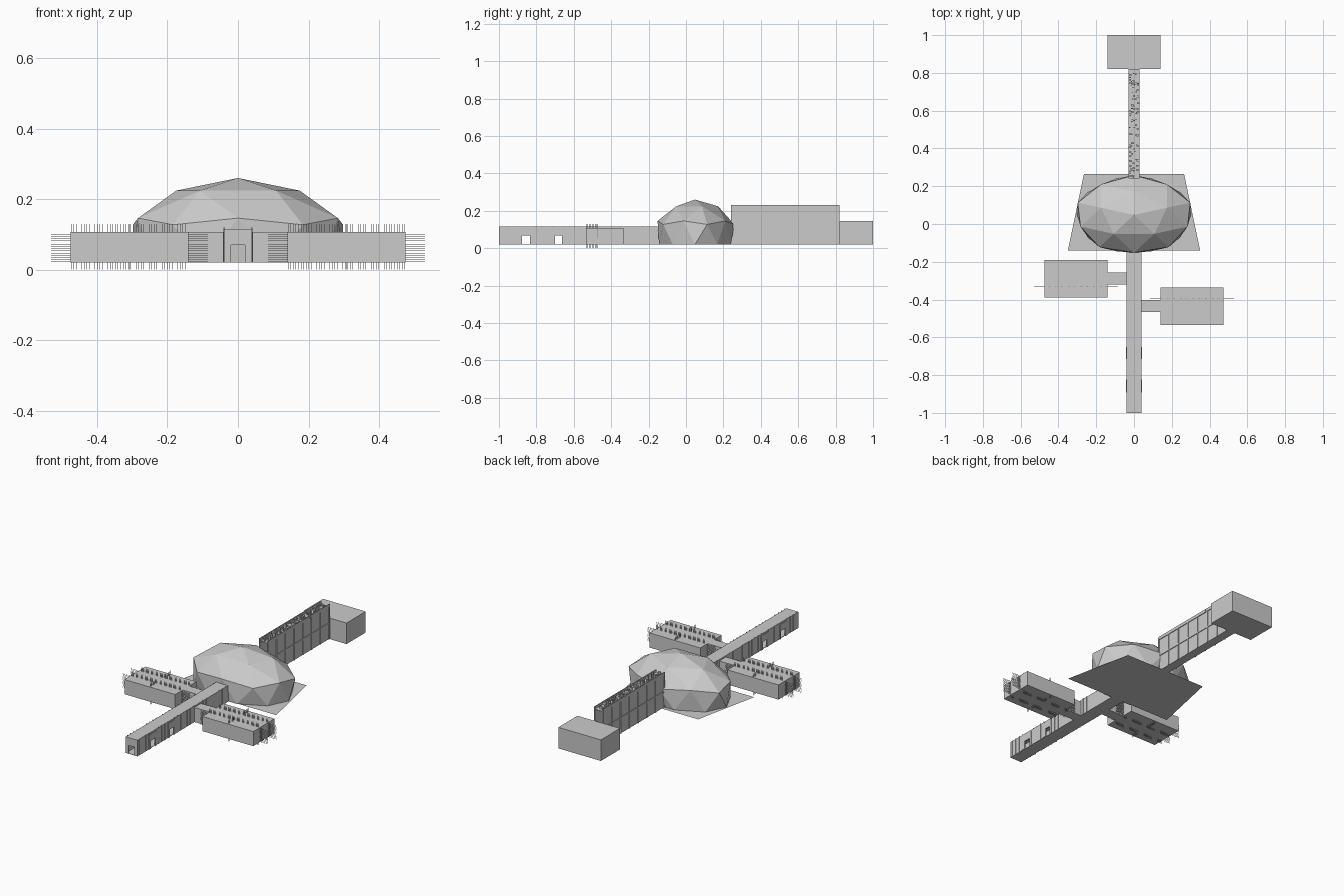
import bpy, bmesh, math, random
from mathutils import Matrix

if "Cube" in bpy.data.objects:
    bpy.data.objects.remove(bpy.data.objects["Cube"])

random.seed(4)
Z0 = 0.02  # floor level


def make(name, boxes):
    """One object made of axis-aligned boxes (x0, x1, y0, y1, z0, z1)."""
    bm = bmesh.new()
    for x0, x1, y0, y1, z0, z1 in boxes:
        m = Matrix.Translation(((x0 + x1) / 2, (y0 + y1) / 2, (z0 + z1) / 2))
        m = m @ Matrix.Diagonal((x1 - x0, y1 - y0, z1 - z0, 1))
        bmesh.ops.create_cube(bm, size=1, matrix=m)
    return finish(name, bm)


def finish(name, bm):
    me = bpy.data.meshes.new(name)
    bm.to_mesh(me)
    bm.free()
    ob = bpy.data.objects.new(name, me)
    bpy.context.collection.objects.link(ob)
    return ob


def wall_y(x, y0, y1, top, doors, head):
    """Thin wall along y with door openings (y0, y1) up to height head."""
    t, out, y = 0.002, [], y0
    for a, b in sorted(doors):
        out += [(x - t, x + t, y, a, Z0, top), (x - t, x + t, a, b, head, top)]
        y = b
    return out + [(x - t, x + t, y, y1, Z0, top)]


# Faceted dome: upper half of an icosphere with the foot drawn in
bm = bmesh.new()
bmesh.ops.create_icosphere(bm, subdivisions=2, radius=1,
                           matrix=Matrix.Rotation(math.pi / 2, 4, 'Z'))
bmesh.ops.delete(bm, geom=[v for v in bm.verts if v.co.z < -0.05], context='VERTS')
for v in bm.verts:
    s = 0.86 if abs(v.co.z) < 0.05 else 1
    v.co = (v.co.x * 0.35 * s, v.co.y * 0.235 * s + 0.048, Z0 + v.co.z * 0.24)
finish("dome", bm)

# Tapered floor plate under the dome
bm = bmesh.new()
bm.faces.new([bm.verts.new(p) for p in
              ((-0.35, -0.14, Z0), (0.35, -0.14, Z0), (0.265, 0.265, Z0), (-0.265, 0.265, Z0))])
finish("dome_floor", bm)

# Front corridor: floor, roof, side walls with doorways, front wall
W, TOP = 0.037, 0.116
side_doors = [(-0.877, -0.834), (-0.70, -0.663)]
parts = [(-W, W, -1, -0.14, Z0, Z0 + 0.002), (-W, W, -1, -0.14, TOP - 0.002, TOP)]
parts += wall_y(W, -1, -0.14, TOP, side_doors + [(-0.462, -0.402)], 0.067)
parts += wall_y(-W, -1, -0.14, TOP, side_doors + [(-0.32, -0.26)], 0.067)
parts += [(-W, -0.02, -1, -0.997, Z0, TOP), (0.02, W, -1, -0.997, Z0, TOP),
          (-0.02, 0.02, -1, -0.997, 0.07, TOP)]
make("front_corridor", parts)

# Thin ribs on the corridor sides and roof
ribs = []
for i in range(28):
    y = -0.985 + i * 0.03
    if any(a - 0.005 < y < b + 0.005 for a, b in side_doors + [(-0.47, -0.395), (-0.33, -0.25)]):
        continue
    for s in (-1, 1):
        x = s * (W + 0.002)
        ribs.append((x - 0.002, x + 0.002, y, y + 0.003, Z0, TOP + 0.003))
make("corridor_ribs", ribs)

# Door frames on the sides and at the front
frames = []
for s in (-1, 1):
    x0, x1 = sorted((s * W, s * (W + 0.005)))
    for a, b in side_doors:
        frames += [(x0, x1, a - 0.015, a, Z0, 0.107), (x0, x1, b, b + 0.012, Z0, 0.107),
                   (x0, x1, a, b, 0.067, 0.107)]
    x0, x1 = sorted((s * 0.02, s * 0.026))
    frames.append((x0, x1, -1, -0.994, Z0, 0.075))
frames.append((-0.026, 0.026, -1, -0.994, 0.07, 0.075))
make("door_frames", frames)

# Cell blocks: closed room, passage to the corridor, and a cage of thin bars
RT = 0.107
for side, s, y0 in (("left", -1, -0.39), ("right", 1, -0.535)):
    y1 = y0 + 0.2

    def mx(a, b):
        return tuple(sorted((s * a, s * b)))

    X0, X1 = mx(0.14, 0.475)
    make(side + "_cell_block", [(X0, X1, y0, y1, Z0, RT)])
    p0, p1 = mx(W, 0.14)
    ya, yb = y0 + 0.07, y0 + 0.132
    make(side + "_passage", [
        (p0, p1, ya, yb, Z0, Z0 + 0.002), (p0, p1, ya, yb, RT - 0.002, RT),
        (p0, p1, ya, ya + 0.002, Z0, RT), (p0, p1, yb - 0.002, yb, Z0, RT)])
    bars, t = [], 0.0006
    h0, h1 = mx(0.085, 0.53)
    for y in (y0 + 0.061, y0 + 0.139):
        for i in range(46):
            x = X0 + 0.002 + i * 0.00736
            bars.append((x - t, x + t, y - t, y + t, 0.0, 0.13))
        for i in range(16):
            z = Z0 + 0.003 + i * 0.0054
            bars.append((h0, h1, y - t, y + t, z - t, z + t))
    # dividers between cells
    xm = (X0 + X1) / 2
    for c in (y0 + 0.002, y0 + 0.142):
        for i in range(8):
            y = c + i * 0.008
            bars.append((xm - t, xm + t, y - t, y + t, 0.0, 0.13))
    make(side + "_cell_bars", bars)

# Tall rear corridor with posts, a rail and a rough top
B, Y0, Y1, BT = 0.026, 0.24, 0.82, 0.215
make("rear_corridor", [(-B, B, Y0, Y1, Z0, Z0 + 0.002), (-B, B, Y0, Y1, BT - 0.002, BT),
                       (-B, -B + 0.003, Y0, Y1, Z0, BT), (B - 0.003, B, Y0, Y1, Z0, BT)])
trim = []
for s in (-1, 1):
    x0, x1 = sorted((s * B, s * (B + 0.004)))
    trim += [(x0, x1, Y0, Y1, 0.11, 0.118), (x0, x1, Y0, Y1, 0.212, 0.23)]
    for i in range(8):
        y = Y0 + i * (Y1 - Y0 - 0.006) / 7
        trim.append((x0, x1, y, y + 0.006, Z0, 0.23))
make("rear_corridor_frame", trim)
rubble = []
for i in range(110):
    x, y = random.uniform(-0.024, 0.024), random.uniform(Y0, Y1 - 0.02)
    a, b = random.uniform(0.003, 0.008), random.uniform(0.003, 0.009)
    rubble.append((x - a, x + a, y, y + b, BT - 0.002, BT + random.uniform(0.006, 0.017)))
make("rough_roof", rubble)

# Rear room
make("rear_room", [(-0.14, 0.14, 0.82, 1.0, Z0, 0.145)])
